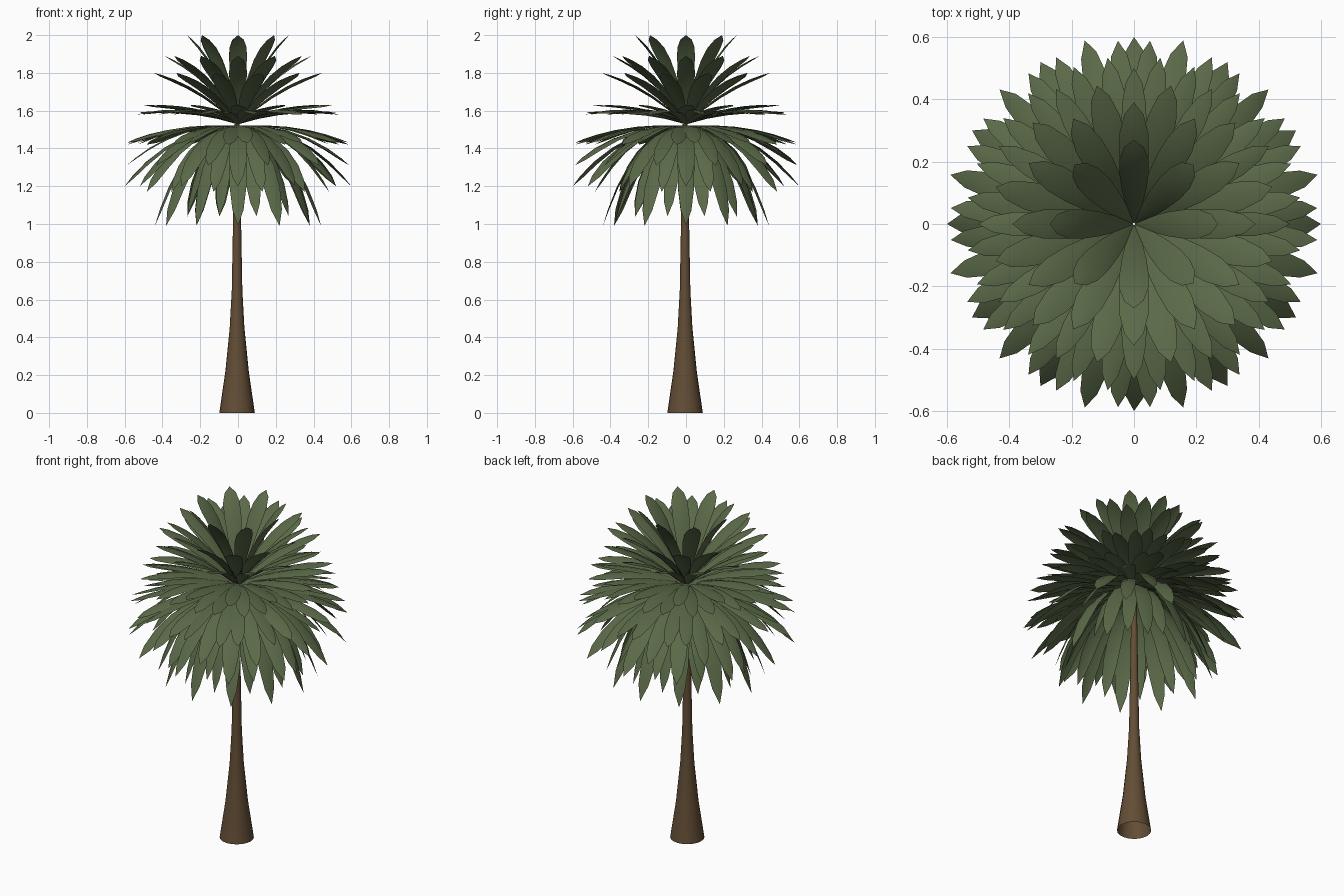
import bpy
import bmesh
import math
import random
from mathutils import Vector

random.seed(4)
if "Cube" in bpy.data.objects:
    bpy.data.objects.remove(bpy.data.objects["Cube"], do_unlink=True)


def make_material(name, colour):
    mat = bpy.data.materials.new(name)
    mat.use_nodes = True
    mat.diffuse_color = (*colour, 1)
    mat.node_tree.nodes["Principled BSDF"].inputs["Base Color"].default_value = (*colour, 1)
    return mat


bark = make_material("bark brown", (0.125, 0.075, 0.036))
green = make_material("leaf green", (0.103, 0.142, 0.065))


def finish(bm, name, mat):
    mesh = bpy.data.meshes.new(name)
    bm.to_mesh(mesh)
    bm.free()
    mesh.materials.append(mat)
    obj = bpy.data.objects.new(name, mesh)
    bpy.context.collection.objects.link(obj)
    bpy.ops.object.select_all(action='DESELECT')
    obj.select_set(True)
    bpy.context.view_layer.objects.active = obj
    bpy.ops.object.shade_smooth_by_angle(angle=math.radians(50))


# Tapered open trunk with a flared foot: (radius, height) profile
def build_trunk():
    profile = [(0.094, 0), (0.062, 0.22), (0.039, 0.45), (0.028, 0.65),
               (0.022, 0.98), (0.014, 1.53)]
    sides = 20
    bm = bmesh.new()
    rings = []
    for radius, height in profile:
        ring = []
        for i in range(sides):
            a = math.tau * i / sides
            ring.append(bm.verts.new((radius * math.cos(a) - 0.005,
                                      radius * math.sin(a) - 0.005, height)))
        rings.append(ring)
    for low, high in zip(rings, rings[1:]):
        for i in range(sides):
            j = (i + 1) % sides
            bm.faces.new((low[i], low[j], high[j], high[i]))
    finish(bm, "trunk", bark)


# Outline of one leaf: (position along the rib, half width)
OUTLINE = [(0, 0.008), (0.2, 0.025), (0.4, 0.039), (0.6, 0.047),
           (0.77, 0.046), (0.91, 0.031)]


def add_leaf(bm, start, bend, tip, angle, width, roll):
    """One thin leaf whose rib is a curve from start to tip pulled by bend."""
    out = Vector((math.cos(angle), math.sin(angle), 0))
    side = Vector((-out.y, out.x, 0))

    def rib(t):
        r, z = start * (1 - t) ** 2 + bend * 2 * t * (1 - t) + tip * t * t
        return out * r + Vector((0, 0, z))

    rows = []
    for t, half in OUTLINE:
        half *= width
        centre = rib(t)
        along = (rib(t + 0.02) - rib(t - 0.02)).normalized()
        up = along.cross(side)
        across = side * math.cos(roll * t) + up * math.sin(roll * t)
        drop = up * (-0.18 * half)
        rows.append([bm.verts.new(p) for p in (centre - across * half + drop, centre,
                                               centre + across * half + drop)])
    for a, b in zip(rows, rows[1:]):
        for k in range(2):
            bm.faces.new((a[k], b[k], b[k + 1], a[k + 1]))
    end = bm.verts.new(rib(1))
    for k in range(2):
        bm.faces.new((rows[-1][k], end, rows[-1][k + 1]))


def build_ring(name, count, offset, base, bend, tip, width, twist):
    bm = bmesh.new()
    for i in range(count):
        angle = math.tau * i / count + math.radians(offset)
        add_leaf(bm, Vector((0.004, base)), Vector(bend), Vector(tip), angle,
                 width, random.uniform(-twist, twist))
    finish(bm, name, green)


build_trunk()

# Crown rings: name, count, offset, base height, then rib bend and tip as
# (radius, height), width factor, twist
build_ring("crown_inner_leaves", 8, 0, 1.53, (0.12, 1.89), (0.27, 2.0), 1, 0.1)
build_ring("crown_steep_leaves", 12, 0, 1.53, (0.16, 1.80), (0.39, 1.89), 1, 0.1)
build_ring("crown_rising_leaves", 12, 15, 1.53, (0.21, 1.74), (0.46, 1.80), 1, 0.1)
build_ring("crown_upper_flat_leaves", 12, 0, 1.54, (0.24, 1.63), (0.50, 1.63), 0.85, 0.25)
build_ring("crown_left_flat_leaves", 12, 9, 1.53, (0.26, 1.65), (0.54, 1.58), 0.85, 0.25)
build_ring("crown_right_flat_leaves", 12, -9, 1.53, (0.26, 1.62), (0.54, 1.59), 0.85, 0.25)

# Drooping skirt rings
build_ring("skirt_upper_leaves", 12, 5, 1.52, (0.34, 1.54), (0.59, 1.43), 0.85, 0.3)
build_ring("skirt_second_leaves", 12, -5, 1.52, (0.34, 1.54), (0.59, 1.42), 0.85, 0.3)
build_ring("skirt_middle_leaves", 12, 15, 1.52, (0.35, 1.54), (0.61, 1.31), 0.9, 0.3)
build_ring("skirt_lower_leaves", 12, 0, 1.52, (0.36, 1.52), (0.60, 1.20), 1, 0.3)
build_ring("skirt_under_leaves", 12, 15, 1.52, (0.32, 1.51), (0.50, 1.17), 0.85, 0.6)
build_ring("skirt_hanging_leaves", 12, 0, 1.52, (0.30, 1.49), (0.44, 0.99), 0.95, 0.3)
build_ring("skirt_inner_leaves", 12, 15, 1.51, (0.26, 1.48), (0.38, 1.04), 0.85, 0.5)
